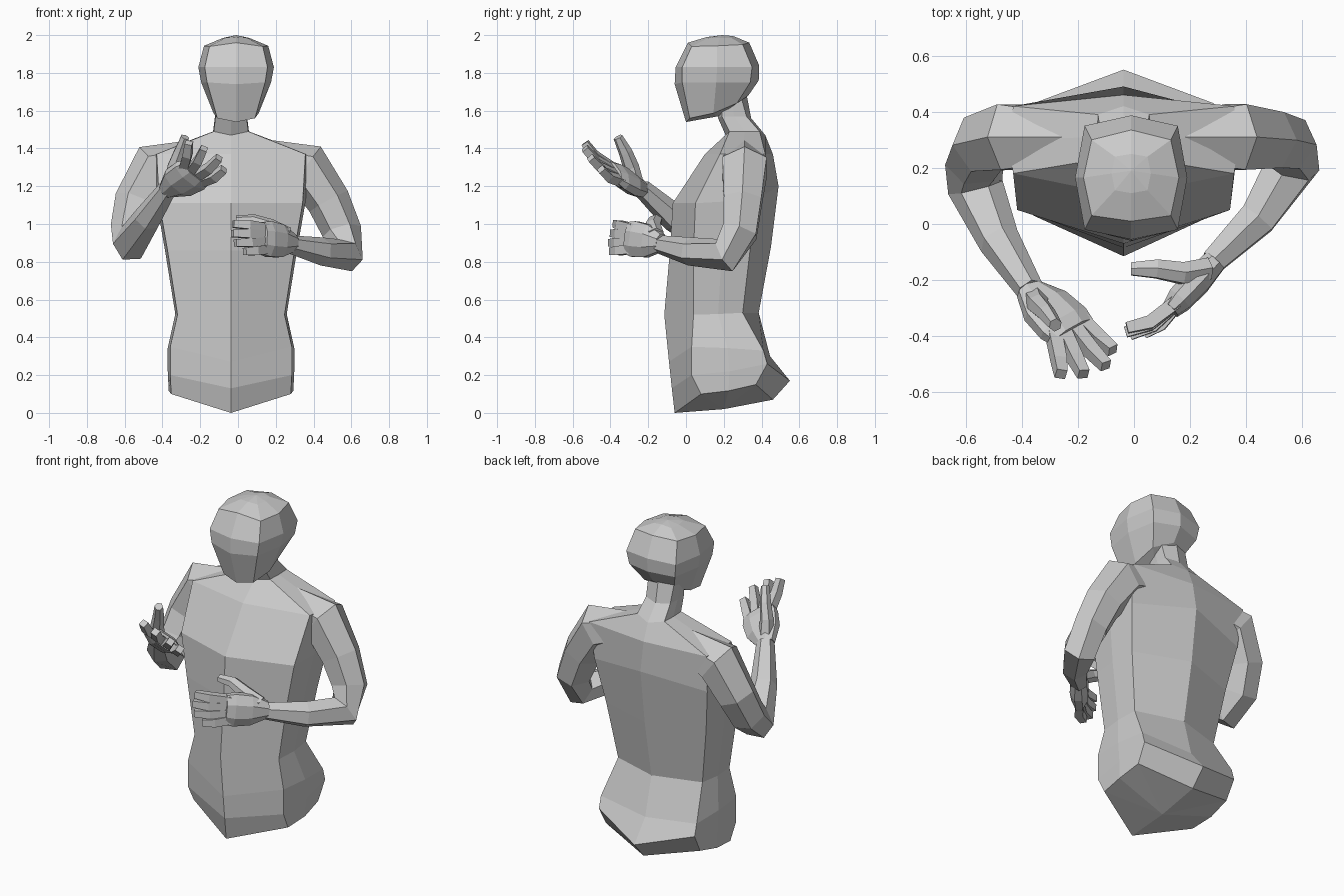
import bpy, bmesh, math
from mathutils import Vector

cube = bpy.data.objects.get("Cube")
if cube:
    bpy.data.objects.remove(cube, do_unlink=True)

grey = bpy.data.materials.new("plain grey")
grey.use_nodes = True
tone = (0.6, 0.6, 0.6, 1)
grey.diffuse_color = tone
grey.node_tree.nodes["Principled BSDF"].inputs["Base Color"].default_value = tone


def loft(name, rings, start_centre=None, end_centre=None):
    """Skin a list of equal rings; ends are closed flat or fanned to a centre."""
    bm = bmesh.new()
    loops = [[bm.verts.new(p) for p in ring] for ring in rings]
    count = len(loops[0])
    for low, high in zip(loops, loops[1:]):
        for i in range(count):
            j = (i + 1) % count
            bm.faces.new((low[i], low[j], high[j], high[i]))
    for loop, centre in ((loops[0], start_centre), (loops[-1], end_centre)):
        if centre is None:
            bm.faces.new(loop)
        else:
            tip = bm.verts.new(centre)
            for i in range(count):
                bm.faces.new((loop[i], loop[(i + 1) % count], tip))
    bmesh.ops.recalc_face_normals(bm, faces=bm.faces)
    mesh = bpy.data.meshes.new(name)
    bm.to_mesh(mesh)
    bm.free()
    mesh.materials.append(grey)
    obj = bpy.data.objects.new(name, mesh)
    bpy.context.collection.objects.link(obj)


def body_ring(x, row, front_share, back_share):
    """Mirrored eight-point section from one profile row."""
    half, front, corner, back_corner, back, z_front, z_corner, z_rear, z_back = row
    side = [(half * front_share, corner, z_corner),
            (half, (corner + back_corner) / 2, (z_corner * 2 + z_rear) / 3),
            (half * back_share, back_corner, z_rear)]
    ring = [(x, front, z_front)]
    ring += [(x + dx, y, z) for dx, y, z in side]
    ring += [(x, back, z_back)]
    ring += [(x - dx, y, z) for dx, y, z in reversed(side)]
    return ring


def tube(name, points, sizes, up, sides=6):
    """Faceted tube through points; sizes are (across, along up) half widths."""
    points = [Vector(p) for p in points]
    across, rings = None, []
    for i, p in enumerate(points):
        t = Vector()
        if i > 0:
            t += (p - points[i - 1]).normalized()
        if i < len(points) - 1:
            t += (points[i + 1] - p).normalized()
        t.normalize()
        across = t.cross(Vector(up)) if across is None else across - t * across.dot(t)
        across.normalize()
        other = across.cross(t)
        a, b = sizes[i]
        ring = []
        for k in range(sides):
            angle = 2 * math.pi * (k + 0.5) / sides
            ring.append(p + across * a * math.cos(angle) + other * b * math.sin(angle))
        rings.append(ring)
    loft(name, rings)


# Torso and neck: half width, four depths, four heights (front to back)
torso = [
    (.33, -.06, .08, .37, .46, 0, .10, .15, .07),
    (.335, -.075, .03, .43, .55, .13, .20, .26, .17),
    (.335, -.09, .03, .41, .445, .27, .35, .33, .30),
    (.295, -.115, .04, .30, .385, .52, .52, .53, .53),
    (.35, -.085, .04, .34, .45, .86, .86, .87, .88),
    (.395, -.07, .05, .39, .49, 1.11, 1.11, 1.14, 1.2),
    (.41, .10, .18, .42, .46, 1.37, 1.37, 1.37, 1.37),
    (.095, .21, .23, .39, .42, 1.47, 1.49, 1.49, 1.47),
    (.085, .17, .19, .32, .345, 1.56, 1.57, 1.57, 1.56),
    (.09, .17, .19, .29, .32, 1.66, 1.66, 1.68, 1.69),
]
loft("torso", [body_ring(-.037, r, .96, .96) for r in torso], (-.037, .2, .02))

# Head
head = [
    (.12, 0, .02, .27, .33, 1.54, 1.56, 1.64, 1.68),
    (.185, -.06, -.02, .34, .385, 1.74, 1.75, 1.75, 1.76),
    (.2, -.055, -.02, .35, .387, 1.83, 1.83, 1.83, 1.84),
    (.17, .01, .03, .30, .335, 1.96, 1.94, 1.95, 1.96),
    (.07, .11, .12, .24, .25, 1.99, 1.985, 1.985, 1.995),
]
loft("head", [body_ring(-.01, r, .83, .83) for r in head],
     (-.01, .17, 1.57), (-.01, .19, 2))

# Arms: shoulder, upper arm, elbow, forearm, wrist
arm_sizes = [(r, r) for r in (.09, .135, .115, .105, .1, .075, .05)]
arms = {
    "left_arm": [(.13, .31, 1.36), (.36, .31, 1.30), (.48, .30, 1.12), (.55, .285, .96),
                 (.565, .21, .835), (.44, .02, .855), (.28, -.135, .89)],
    "right_arm": [(-.20, .31, 1.36), (-.44, .31, 1.30), (-.54, .285, 1.12), (-.57, .22, .98),
                  (-.565, .13, .90), (-.48, -.06, 1.03), (-.37, -.235, 1.19)],
}
for name, path in arms.items():
    tube(name, path, arm_sizes, (0, 0, 1))


def hand(side, wrist, index, little, tips, thumb):
    """Flat palm, four bent fingers and a thumb."""
    wrist, index, little = Vector(wrist), Vector(index), Vector(little)
    knuckles = (index + little) / 2
    spread = index - little
    reach = spread.length / 2 + .028
    tube(side + "_palm",
         [wrist, wrist.lerp(knuckles, .4), wrist.lerp(knuckles, .8), knuckles],
         [(.045, .05), (.055, reach), (.05, reach * 1.1), (.036, reach)], spread, 8)
    for i, tip in enumerate(tips):
        base = index.lerp(little, i / 3)
        tip = Vector(tip)
        start = base.lerp(wrist, .15)
        bend = (tip - base).cross(spread).normalized() * .014
        if side == "left":
            bend.negate()
        tube(f"{side}_finger_{i + 1}", [start, base.lerp(tip, .5) + bend, tip],
             [(.034, .034), (.033, .033), (.027, .027)], spread, 4)
    tube(side + "_thumb", thumb, [(.045, .045), (.044, .038), (.038, .032), (.026, .024)],
         spread, 6)


hand("left", (.29, -.13, .90), (.125, -.305, .99), (.135, -.305, .86),
     [(-.025, -.37, 1.0), (-.03, -.385, .95), (-.015, -.395, .9), (.035, -.39, .855)],
     [(.26, -.16, .94), (.17, -.175, .99), (.08, -.16, 1.02), (-.01, -.16, 1.02)])
hand("right", (-.38, -.23, 1.18), (-.27, -.42, 1.32), (-.17, -.35, 1.23),
     [(-.26, -.535, 1.43), (-.18, -.535, 1.40), (-.10, -.505, 1.35), (-.075, -.45, 1.29)],
     [(-.35, -.27, 1.22), (-.34, -.29, 1.30), (-.31, -.32, 1.38), (-.28, -.36, 1.46)])
